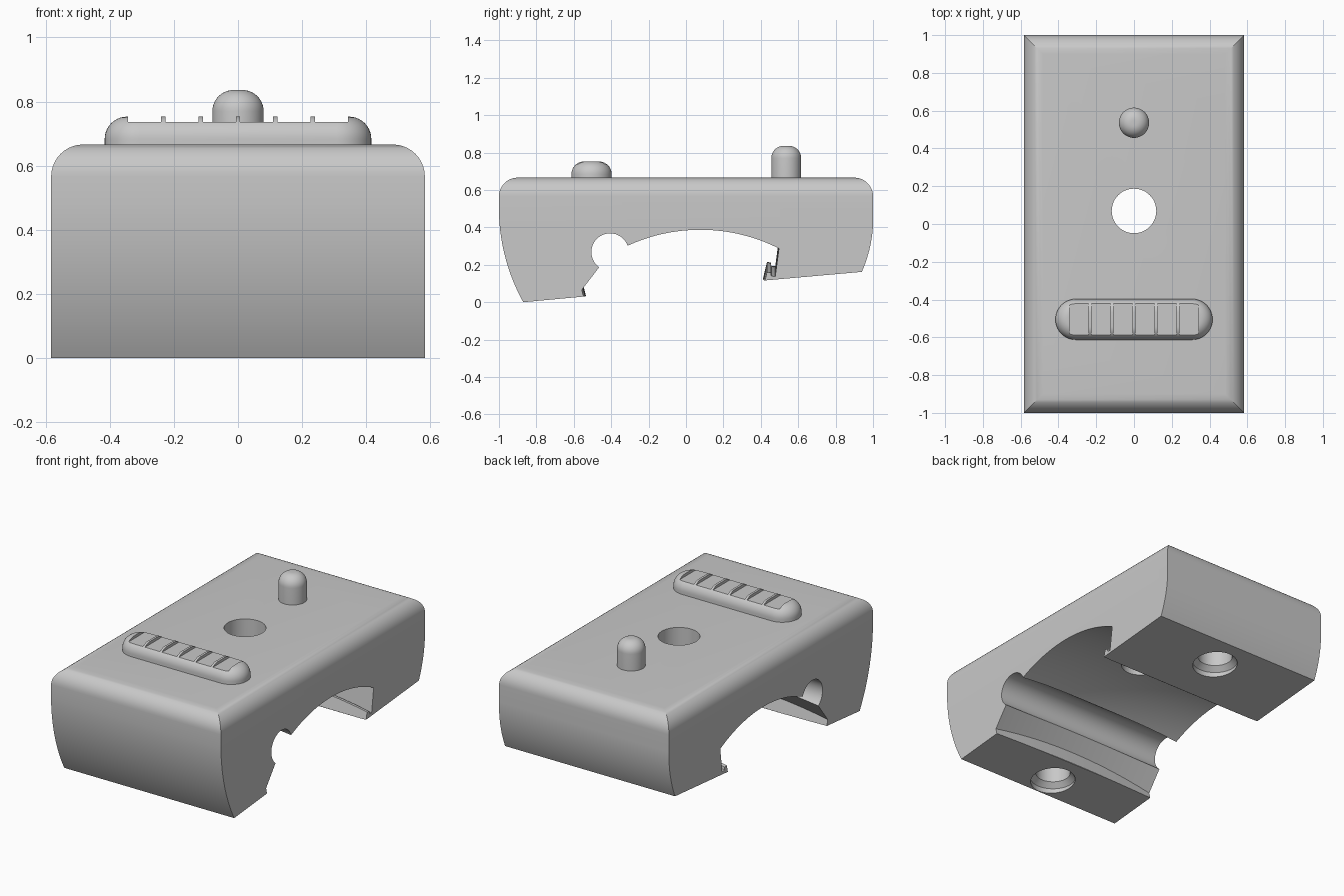
import bpy, bmesh, math

cube = bpy.data.objects.get("Cube")
if cube:
    bpy.data.objects.remove(cube, do_unlink=True)

HALF_W, TOP = 0.583, 0.666

grey = bpy.data.materials.new("plain grey")
grey.use_nodes = True
colour = (0.58, 0.58, 0.58, 1)
grey.diffuse_color = colour
grey.node_tree.nodes["Principled BSDF"].inputs["Base Color"].default_value = colour


def finish(name, bm):
    bmesh.ops.remove_doubles(bm, verts=bm.verts, dist=1e-5)
    bmesh.ops.recalc_face_normals(bm, faces=bm.faces)
    mesh = bpy.data.meshes.new(name)
    bm.to_mesh(mesh)
    bm.free()
    mesh.materials.append(grey)
    obj = bpy.data.objects.new(name, mesh)
    bpy.context.collection.objects.link(obj)
    return obj


def loft(name, rings):
    """Closed solid through a list of matching rings."""
    bm = bmesh.new()
    loops = [[bm.verts.new(p) for p in ring] for ring in rings]
    n = len(loops[0])
    for a, b in zip(loops, loops[1:]):
        for i in range(n):
            j = (i + 1) % n
            bm.faces.new((a[i], a[j], b[j], b[i]))
    bm.faces.new(loops[0])
    bm.faces.new(loops[-1])
    return finish(name, bm)


def arc(a, b, c, steps=16):
    """Circular arc from a through b to c."""
    (ax, ay), (bx, by), (cx, cy) = a, b, c
    d = 2 * (ax * (by - cy) + bx * (cy - ay) + cx * (ay - by))
    sa, sb, sc = ax * ax + ay * ay, bx * bx + by * by, cx * cx + cy * cy
    ux = (sa * (by - cy) + sb * (cy - ay) + sc * (ay - by)) / d
    uy = (sa * (cx - bx) + sb * (ax - cx) + sc * (bx - ax)) / d
    r = math.hypot(ax - ux, ay - uy)
    ta, tb, tc = (math.atan2(y - uy, x - ux) for x, y in (a, b, c))
    tau = 2 * math.pi
    sweep = (tc - ta) % tau
    if (tb - ta) % tau > sweep:
        sweep -= tau
    return [(ux + r * math.cos(ta + sweep * i / steps),
             uy + r * math.sin(ta + sweep * i / steps)) for i in range(steps + 1)]


def fillet(x, side, r=0.1):
    """Rounded top corner, from the wall up to the flat top."""
    return [(x - side * r * (1 - math.cos(t)), TOP - r + r * math.sin(t))
            for t in (math.pi / 2 * i / 10 for i in range(11))]


def turned(name, y, profile, steps=48):
    """Round solid about a vertical axis; profile is (radius, z)."""
    angles = [2 * math.pi * i / steps for i in range(steps)]
    return loft(name, [[(r * math.cos(t), y + r * math.sin(t), z) for t in angles]
                       for r, z in profile])


def boolean(obj, other, operation):
    mod = obj.modifiers.new(operation, "BOOLEAN")
    mod.operation, mod.solver, mod.object = operation, "EXACT", other
    bpy.context.view_layer.objects.active = obj
    bpy.ops.object.modifier_apply(modifier=mod.name)
    bpy.data.objects.remove(other, do_unlink=True)


def smooth(obj, degrees=30):
    for face in obj.data.polygons:
        face.use_smooth = True
    obj.data.set_sharp_from_angle(angle=math.radians(degrees))


# Body side outline: rounded top, curved ends, sloping feet
side = fillet(-1, -1)
side += fillet(1, 1)[::-1]
side += arc((1, 0.48), (0.985, 0.3), (0.94, 0.162))
side += [(0.42, 0.116), (0.3, 0.2), (-0.4, 0.2), (-0.537, 0.031)]
side += arc((-0.87, 0), (-0.955, 0.2), (-1, 0.48))
body = loft("body", [[(x, y, z) for y, z in side] for x in (-0.7, 0.7)])

# Trim to the width with rounded long edges
front = [(-HALF_W, -0.1)] + fillet(-HALF_W, -1) + fillet(HALF_W, 1)[::-1] + [(HALF_W, -0.1)]
boolean(body, loft("width_trim", [[(x, y, z) for x, z in front] for y in (-1.2, 1.2)]),
        "INTERSECT")

# Clamp channel: arch, front jaw slope and back hook, rising towards the middle
channel = [(-0.51, -0.12), (-0.557, 0.066)]
channel += arc((-0.422, 0.242), (0.1, 0.387), (0.497, 0.287), 28)
channel += [(0.477, 0.137), (0.456, 0.14), (0.454, 0.157), (0.433, 0.16), (0.365, -0.12)]
rise = 0.055
rings = []
for i in range(25):
    x = 0.6 * (i / 12 - 1)
    lift = rise * (1 - (x / HALF_W) ** 2)
    rings.append([(x, y, z + lift) for y, z in channel])
boolean(body, loft("clamp_channel", rings), "DIFFERENCE")

# Straight round groove behind the front jaw
circle = [(-0.406 + 0.1 * math.cos(t), 0.268 + 0.1 * math.sin(t))
          for t in (2 * math.pi * i / 40 for i in range(40))]
boolean(body, loft("groove", [[(x, y, z) for y, z in circle] for x in (-0.65, 0.65)]),
        "DIFFERENCE")

# Through hole and the two chamfered blind holes under the jaws
boolean(body, turned("centre_hole", 0.069, [(0.118, 0.2), (0.118, 0.8)]), "DIFFERENCE")
for y, z in ((-0.735, 0.012), (0.735, 0.144)):
    boolean(body, turned("jaw_hole", y, [(0.13, z - 0.1), (0.13, z + 0.02),
                                         (0.1, z + 0.05), (0.1, z + 0.3)]), "DIFFERENCE")
smooth(body)

# Rounded locating pin
pin_r, pin_top, pin_f = 0.08, 0.836, 0.066
dome = [(pin_r - pin_f + pin_f * math.cos(t), pin_top - pin_f + pin_f * math.sin(t))
        for t in (math.pi / 2 * i / 10 for i in range(11))]
smooth(turned("locating_pin", 0.536, [(pin_r, TOP - 0.02)] + dome))

# Long rounded bar
bar_y, bar_r, bar_top, bar_f = -0.505, 0.108, 0.753, 0.07
straight = 0.416 - bar_r


def stadium(r, z):
    ring = []
    for end, start in ((1, -math.pi / 2), (-1, math.pi / 2)):
        for i in range(21):
            t = start + math.pi * i / 20
            ring.append((end * straight + r * math.cos(t), bar_y + r * math.sin(t), z))
    return ring


layers = [(bar_r, TOP - 0.02)]
for i in range(11):
    t = math.pi / 2 * i / 10
    layers.append((bar_r - bar_f * (1 - math.cos(t)), bar_top - bar_f * (1 - math.sin(t))))
bar = loft("ribbed_bar", [stadium(r, z) for r, z in layers])

# Shallow pockets leaving five thin ribs across the bar
pitch, rib = 0.1165, 0.007
for i in range(-3, 3):
    x0, x1 = i * pitch + rib, (i + 1) * pitch - rib
    pocket = [(x0, -0.7), (x1, -0.7), (x1, -0.3), (x0, -0.3)]
    boolean(bar, loft("pocket", [[(x, y, z) for x, y in pocket] for z in (0.736, 0.8)]),
            "DIFFERENCE")
smooth(bar)
